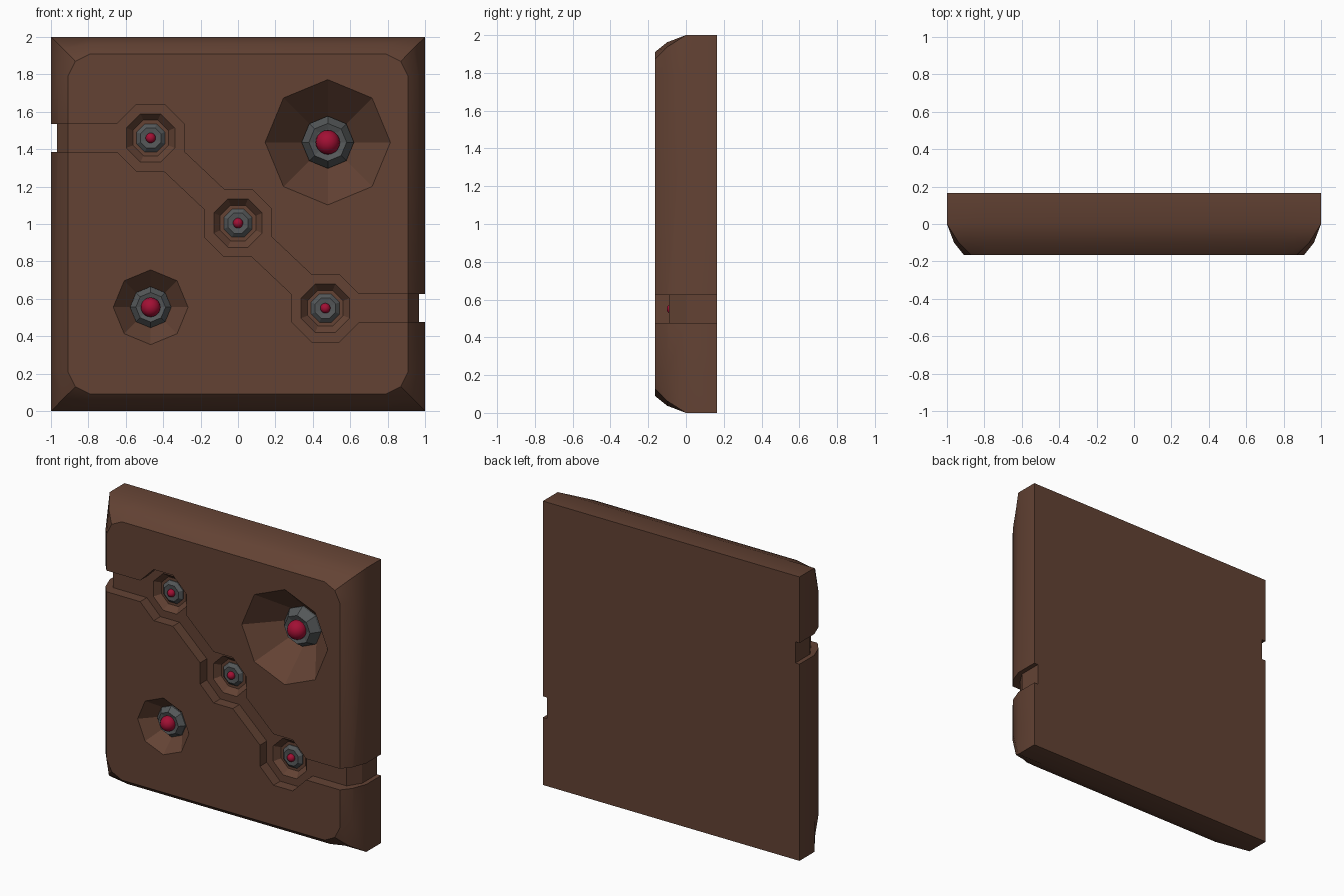
import bpy, bmesh, math

if "Cube" in bpy.data.objects:
    bpy.data.objects.remove(bpy.data.objects["Cube"])


def material(name, rgb):
    m = bpy.data.materials.new(name)
    m.diffuse_color = (*rgb, 1)
    m.use_nodes = True
    m.node_tree.nodes["Principled BSDF"].inputs["Base Color"].default_value = m.diffuse_color
    return m


BROWN = material("brown_clay", (0.125, 0.055, 0.034))
GREY = material("dark_grey_metal", (0.088, 0.095, 0.098))
RED = material("red_gem", (0.36, 0.005, 0.034))


def loft(name, rings, mat):
    """Closed solid from matching rings of 3D points."""
    bm = bmesh.new()
    vs = [[bm.verts.new(p) for p in ring] for ring in rings]
    n = len(vs[0])
    for a, b in zip(vs, vs[1:]):
        for i in range(n):
            j = (i + 1) % n
            bm.faces.new((a[i], a[j], b[j], b[i]))
    bm.faces.new(vs[0])
    bm.faces.new(vs[-1])
    bmesh.ops.recalc_face_normals(bm, faces=bm.faces)
    me = bpy.data.meshes.new(name)
    bm.to_mesh(me)
    bm.free()
    me.materials.append(mat)
    ob = bpy.data.objects.new(name, me)
    bpy.context.collection.objects.link(ob)
    return ob


def octagon(cx, cz, r, y, turn):
    return [(cx + r * math.cos(turn + k * math.pi / 4), y,
             cz + r * math.sin(turn + k * math.pi / 4)) for k in range(8)]


def turned(name, c, profile, turn, mat):
    return loft(name, [octagon(*c, r, y, turn) for r, y in profile], mat)


def select_only(ob):
    bpy.ops.object.select_all(action='DESELECT')
    ob.select_set(True)
    bpy.context.view_layer.objects.active = ob


def cut(ob, cutter):
    select_only(ob)
    mod = ob.modifiers.new("cut", 'BOOLEAN')
    mod.operation = 'DIFFERENCE'
    mod.solver = 'EXACT'
    mod.object = cutter
    bpy.ops.object.modifier_apply(modifier=mod.name)
    bpy.data.objects.remove(cutter)


# slab with rounded front border
def border(h, d, y, c=0.79):
    pts = []
    for k in range(4):
        co, si = round(math.cos(k * math.pi / 2)), round(math.sin(k * math.pi / 2))
        for x, z in ((h, c), (d, d), (c, h)):
            pts.append((x * co - z * si, y, 1 + x * si + z * co))
    return pts


slab = loft("wall_slab", [border(1, 1, 0.165), border(1, 1, 0),
                          border(0.962, 0.937, -0.1), border(0.91, 0.87, -0.165)], BROWN)

# zigzag groove through three octagonal sockets
FLAT, POINT = math.pi / 8, 0
A, B = 0.18, 0.0746
CZ = 1.005
sockets = [(-0.467, CZ + 0.455), (0, CZ), (0.467, CZ - 0.455)]
corners = [[(-A, B), (-B, A), (B, A), (A, B), (A, -B)],
           [(-B, A), (B, A), (A, B), (A, -B)],
           [(-B, A), (B, A), (A, B)]]
chain = [(-1.1, sockets[0][1] + B)]
for (cx, cz), pts in zip(sockets, corners):
    chain += [(cx + x, cz + z) for x, z in pts]
chain.append((1.1, sockets[2][1] + B))
outline = chain + [(-x, 2 * CZ - z) for x, z in chain]
cut(slab, loft("groove_cutter", [[(x, y, z) for x, z in outline] for y in (-0.3, -0.09)], BROWN))

# groove wraps around both side edges
wrap = [(0.91, -0.3), (0.91, -0.09), (0.968, 0), (0.968, 0.3), (1.1, 0.3), (1.1, -0.3)]
for s, (_, cz) in ((-1, sockets[0]), (1, sockets[2])):
    cut(slab, loft("notch_cutter", [[(s * x, y, cz + dz) for x, y in wrap] for dz in (-B, B)], BROWN))

# pits in the sockets
for c in sockets:
    cut(slab, turned("pit_cutter", c, [(0.15, -0.1), (0.14, -0.09), (0.103, -0.05)], FLAT, BROWN))

# sunken bowls: centre, rim radius, setting radius, bowl depth, gem radius
bowls = [((0.48, 1.437), 0.335, 0.14, 0.21, 0.065),
         ((-0.467, 0.555), 0.2, 0.11, 0.1, 0.052)]
for c, rim, r, depth, _ in bowls:
    e = 0.04 * (rim - r) / depth
    cut(slab, turned("bowl_cutter", c, [(rim + e, -0.205), (r, -0.165 + depth)], POINT, BROWN))
select_only(slab)
bpy.ops.object.shade_smooth_by_angle(angle=math.radians(32))


# grey settings with red gems
def jewel(name, c, r, gem_r, base, height, turn):
    turned(name + "_setting", c, [(r, base + 0.01), (r, base - 0.2 * height),
                                  (r * 0.72, base - height),
                                  (gem_r * 1.1, base - height * 0.85)], turn, GREY)
    bpy.ops.mesh.primitive_uv_sphere_add(segments=16, ring_count=10, radius=gem_r,
                                         location=(c[0], base - height, c[1]))
    gem = bpy.context.object
    gem.name = name + "_gem"
    gem.data.materials.append(RED)
    bpy.ops.object.shade_smooth()


for i, c in enumerate(sockets):
    jewel(f"small_{i + 1}", c, 0.082, 0.027, -0.05, 0.025, FLAT)
for name, (c, rim, r, depth, gem_r) in zip(("large", "medium"), bowls):
    jewel(name, c, r, gem_r, depth - 0.165, depth * 0.25 + 0.02, POINT)
